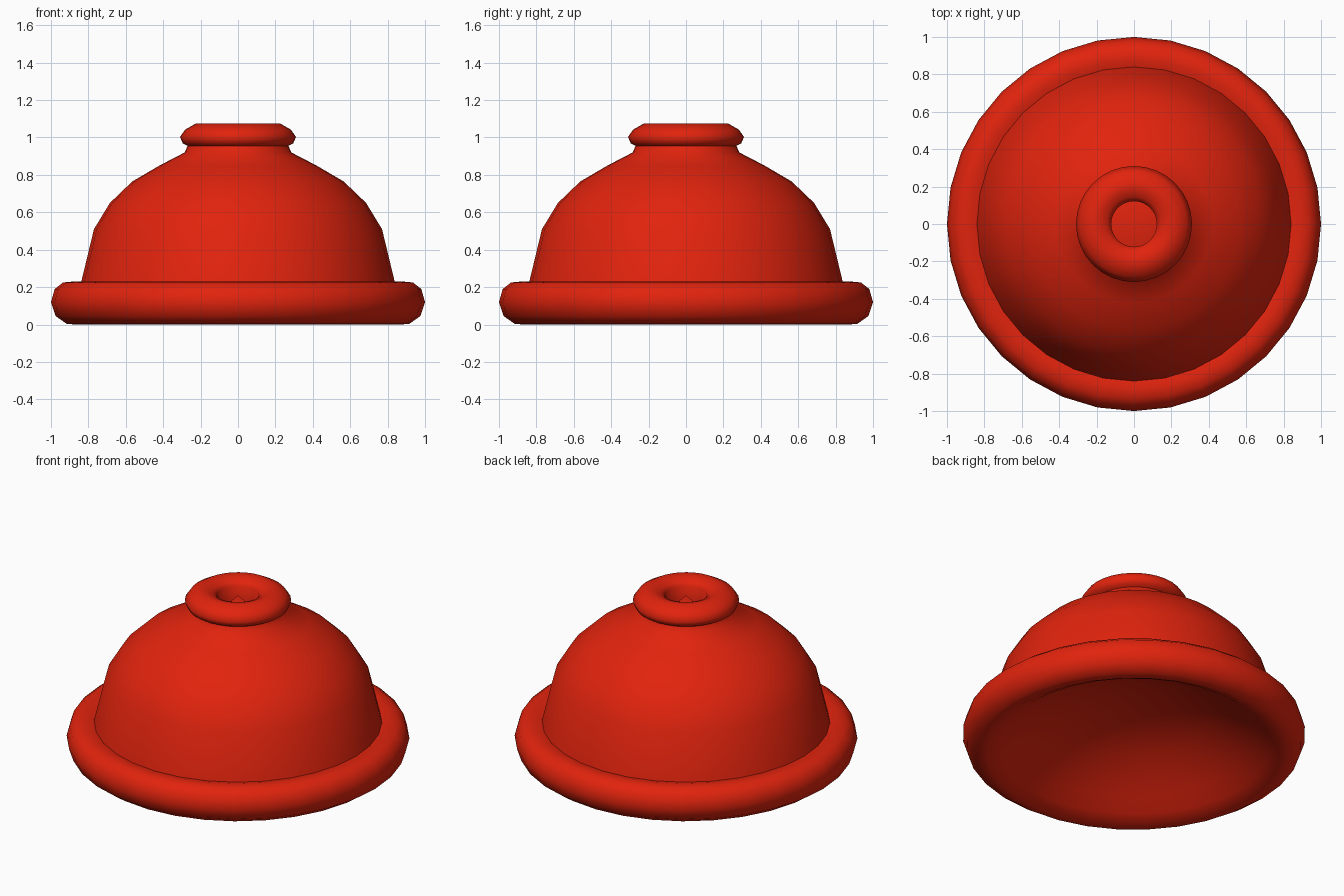
import bpy, bmesh, math

if "Cube" in bpy.data.objects:
    bpy.data.objects.remove(bpy.data.objects["Cube"])

SIDES = 32

red = bpy.data.materials.new("red_rubber")
red.diffuse_color = (0.75, 0.017, 0.004, 1)
red.use_nodes = True
red.node_tree.nodes["Principled BSDF"].inputs["Base Color"].default_value = red.diffuse_color


def lathe(name, profile, closed=False):
    """Revolve an (r, z) profile around the z axis."""
    bm = bmesh.new()
    rings = []
    for r, z in profile:
        if r < 1e-5:
            rings.append([bm.verts.new((0, 0, z))] * SIDES)
        else:
            rings.append([bm.verts.new((r * math.cos(2 * math.pi * i / SIDES),
                                        r * math.sin(2 * math.pi * i / SIDES), z))
                          for i in range(SIDES)])
    pairs = list(zip(rings, rings[1:]))
    if closed:
        pairs.append((rings[-1], rings[0]))
    for a, b in pairs:
        for i in range(SIDES):
            j = (i + 1) % SIDES
            loop = []
            for v in (a[i], a[j], b[j], b[i]):
                if v not in loop:
                    loop.append(v)
            bm.faces.new(loop)
    bmesh.ops.recalc_face_normals(bm, faces=bm.faces)
    mesh = bpy.data.meshes.new(name)
    bm.to_mesh(mesh)
    bm.free()
    mesh.materials.append(red)
    obj = bpy.data.objects.new(name, mesh)
    bpy.context.collection.objects.link(obj)
    bpy.ops.object.select_all(action='DESELECT')
    obj.select_set(True)
    bpy.context.view_layer.objects.active = obj
    bpy.ops.object.shade_smooth_by_angle(angle=math.radians(70))
    return obj


# Cup: socket cone, outer dome, rolled rim, then the shallow dished underside
lathe("rubber_cup", [
    (0, 1.03), (0.13, 0.90), (0.27, 0.955), (0.285, 0.92),
    (0.42, 0.85), (0.565, 0.765), (0.685, 0.65), (0.77, 0.51), (0.84, 0.22),
    (0.88, 0.23), (0.935, 0.225), (0.98, 0.19), (1.0, 0.12), (0.975, 0.045),
    (0.915, 0.003), (0.86, 0.0), (0.79, 0.038), (0.70, 0.10), (0.60, 0.162),
    (0.45, 0.24), (0.30, 0.29), (0.15, 0.318), (0, 0.327)])

# Rounded collar ring around the top socket
lathe("top_collar", [
    (0.265, 0.953), (0.295, 0.968), (0.31, 1.003), (0.283, 1.042), (0.225, 1.075),
    (0.18, 1.07), (0.145, 1.055), (0.122, 1.035), (0.13, 0.90)], closed=True)
